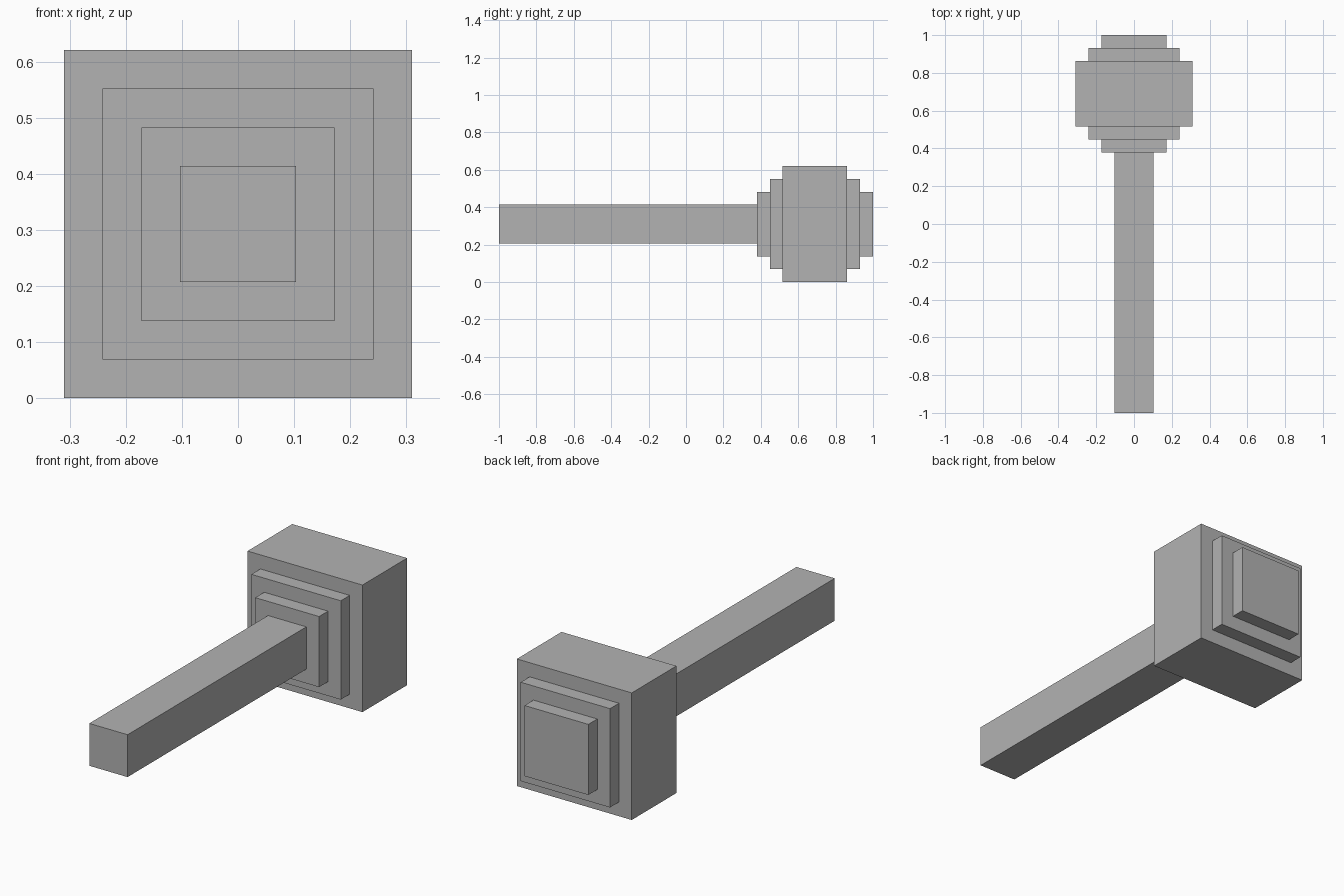
import bpy

cube = bpy.data.objects.get("Cube")
if cube:
    bpy.data.objects.remove(cube, do_unlink=True)

U = 2 / 29          # one block unit; the whole model is 29 units long
CENTRE_Z = 4.5 * U  # half the height of the widest block

grey = bpy.data.materials.new("plain grey")
grey.use_nodes = True
colour = (0.45, 0.45, 0.45, 1)
grey.diffuse_color = colour
grey.node_tree.nodes["Principled BSDF"].inputs["Base Color"].default_value = colour


def block(name, width, start, length):
    """Square block along y, starting a number of units from the front end."""
    y = -1 + (start + length / 2) * U
    bpy.ops.mesh.primitive_cube_add(size=1, location=(0, y, CENTRE_Z))
    obj = bpy.context.object
    obj.name = name
    obj.scale = (width * U, length * U, width * U)
    bpy.ops.object.transform_apply(location=False, rotation=False, scale=True)
    obj.data.materials.append(grey)


# Handle, then the stepped head from front to back
block("handle", 3, 0, 20)
block("front_outer_step", 5, 20, 1)
block("front_inner_step", 7, 21, 1)
block("head_core", 9, 22, 5)
block("back_inner_step", 7, 27, 1)
block("back_outer_step", 5, 28, 1)
